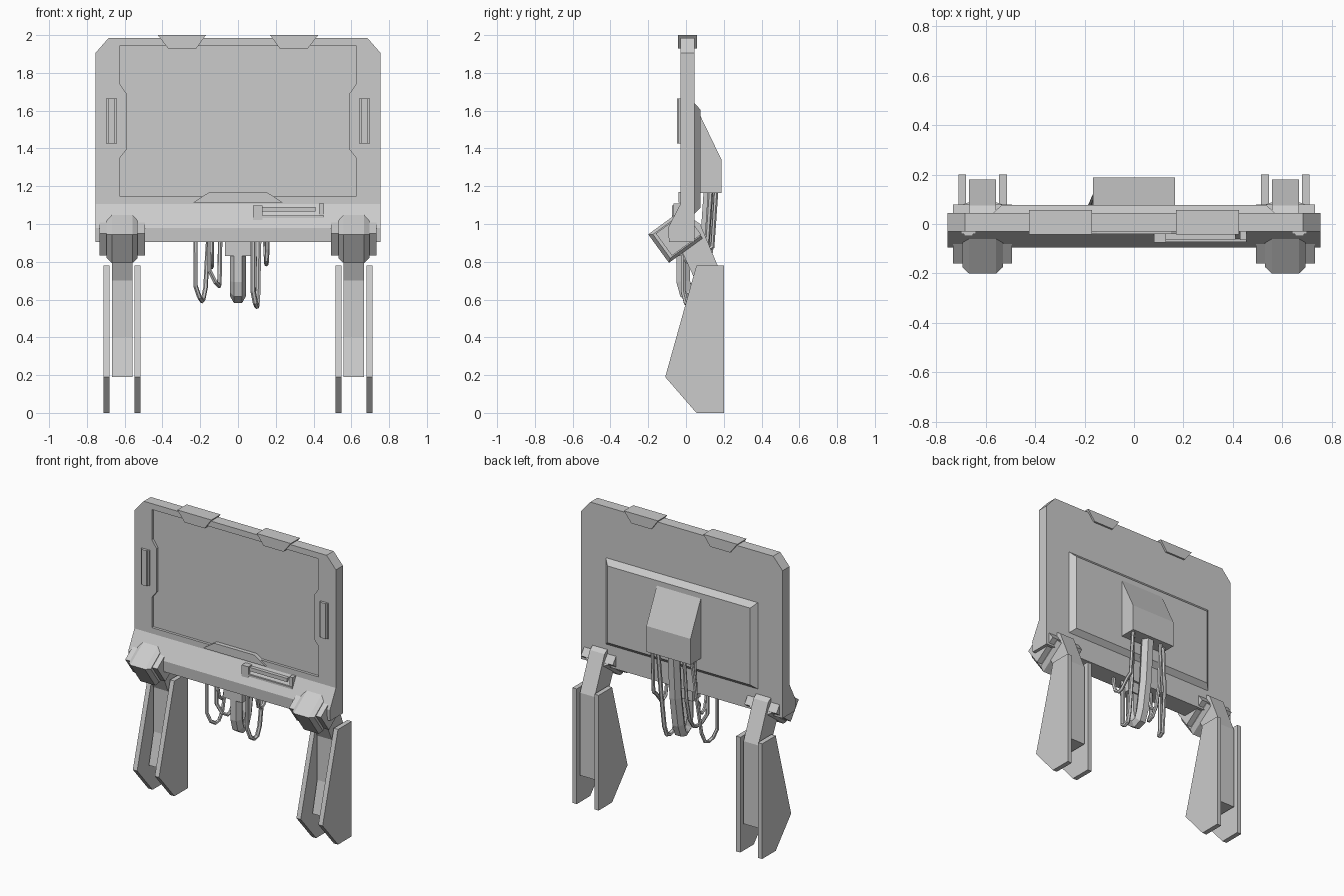
import bpy, bmesh
from mathutils import Vector

if "Cube" in bpy.data.objects:
    bpy.data.objects.remove(bpy.data.objects["Cube"])


def make(name, bm):
    bmesh.ops.recalc_face_normals(bm, faces=bm.faces)
    me = bpy.data.meshes.new(name)
    bm.to_mesh(me)
    bm.free()
    ob = bpy.data.objects.new(name, me)
    bpy.context.collection.objects.link(ob)
    return ob


def loft(name, rings):
    """Closed solid joining matching rings of points."""
    bm = bmesh.new()
    vs = [[bm.verts.new(p) for p in r] for r in rings]
    n = len(vs[0])
    for a, b in zip(vs, vs[1:]):
        for i in range(n):
            j = (i + 1) % n
            bm.faces.new((a[i], a[j], b[j], b[i]))
    bm.faces.new(vs[0])
    bm.faces.new(vs[-1])
    return make(name, bm)


def prism_y(name, pts, y0, y1):
    return loft(name, [[(x, y, z) for x, z in pts] for y in (y0, y1)])


def prism_x(name, pts, x0, x1):
    return loft(name, [[(x, y, z) for y, z in pts] for x in (x0, x1)])


def box(name, x0, x1, y0, y1, z0, z1):
    return prism_x(name, [(y0, z0), (y1, z0), (y1, z1), (y0, z1)], x0, x1)


def mirrored(pts):
    return pts + [(-x, z) for x, z in reversed(pts)]


def rect(w, z0, z1, y):
    return [(-w, y, z0), (w, y, z0), (w, y, z1), (-w, y, z1)]


# Main panel with recessed screen
panel = prism_y("panel", mirrored([(0.755, 1.06), (0.755, 1.905), (0.685, 1.985)]), -0.03, 0.045)
cutter = prism_y("screen_cutter", mirrored(
    [(0.625, 1.145), (0.625, 1.35), (0.59, 1.395), (0.59, 1.69), (0.625, 1.74), (0.625, 1.945)]),
    -0.1, -0.012)
mod = panel.modifiers.new("screen_recess", "BOOLEAN")
mod.object, mod.operation, mod.solver = cutter, "DIFFERENCE", "EXACT"
bpy.context.view_layer.objects.active = panel
bpy.ops.object.modifier_apply(modifier=mod.name)
bpy.data.objects.remove(cutter, do_unlink=True)
prism_y("screen_lip", mirrored([(0.235, 1.115), (0.15, 1.17)]), -0.04, -0.005)

# Sloped apron under the screen
prism_x("apron", [(-0.03, 1.105), (-0.095, 0.98), (-0.09, 0.905), (0.045, 0.905), (0.045, 1.105)],
        -0.755, 0.755)

# Latch on the apron
box("latch_block", 0.08, 0.13, -0.075, -0.03, 1.022, 1.098)
box("latch_rail_low", 0.13, 0.455, -0.073, -0.03, 1.032, 1.045)
box("latch_rail_mid", 0.13, 0.41, -0.062, -0.02, 1.065, 1.09)
box("latch_end", 0.43, 0.455, -0.065, -0.02, 1.045, 1.108)

# Raised back plate and connector housing
loft("back_plate", [rect(0.575, 1.05, 1.645, 0.04), rect(0.535, 1.085, 1.605, 0.077)])
prism_x("connector_housing", [(0.06, 1.165), (0.188, 1.165), (0.188, 1.34), (0.07, 1.585), (0.06, 1.585)],
        -0.165, 0.165)

# Hinge frame: u runs back and up, v runs down and back
CORNER, U, V = Vector((-0.2, 0.945)), Vector((0.81, 0.59)), Vector((0.59, -0.81))


def tilted(u0, u1, v0, v1):
    return [tuple(CORNER + U * u + V * v) for u, v in ((u0, v0), (u1, v0), (u1, v1), (u0, v1))]


for s, side in ((-1, "left"), (1, "right")):
    # Top clip and side handle
    prism_y(f"top_clip_{side}", [(s * x, z) for x, z in
            ((0.17, 2.0), (0.425, 2.0), (0.37, 1.93), (0.22, 1.93))], -0.042, 0.057)
    box(f"side_handle_{side}", s * 0.64, s * 0.70, -0.04, -0.02, 1.425, 1.665)
    box(f"handle_rib_{side}", s * 0.652, s * 0.688, -0.048, -0.02, 1.425, 1.665)

    # Hinge block with chamfered flanks, and its wings
    c = s * 0.613
    outer, inner = tilted(0, 0.22, 0, 0.186), tilted(0.02, 0.22, 0.015, 0.17)
    loft(f"hinge_block_{side}", [[(c + d, y, z) for y, z in ring] for d, ring in
         ((-0.082, inner), (-0.055, outer), (0.055, outer), (0.082, inner))])
    prism_x(f"hinge_wing_{side}", tilted(0.035, 0.225, 0.02, 0.165), c - 0.12, c + 0.12)

    # Leg arm and its two side plates
    prism_x(f"leg_arm_{side}", [(0.03, 1.03), (0.075, 1.0), (0.18, 0.75), (0.18, 0.19), (0.0, 0.19),
            (0.05, 0.4), (0.05, 0.7), (-0.02, 0.85)], c - 0.055, c + 0.055)
    for d in (-0.082, 0.082):
        prism_x(f"leg_plate_{side}", [(0.055, 0.78), (0.2, 0.78), (0.2, 0), (0.055, 0), (-0.11, 0.19)],
                c + d - 0.016, c + d + 0.016)


# Hanging cables from the housing round to the apron underside
def cable(name, x0, xm, x1, low, r, y0=0.13, y1=-0.015, res=1):
    cu = bpy.data.curves.new(name, "CURVE")
    cu.dimensions, cu.bevel_depth, cu.bevel_resolution = "3D", r, res
    cu.use_fill_caps = True
    low += r
    pts = [(x0, y0, 1.18), ((x0 + xm) / 2, y0 - 0.02, 0.88), (xm + (x0 - xm) * 0.3, y0 - 0.05, low + 0.07),
           (xm + (x0 - xm) * 0.1, 0.06, low + 0.01), (xm, 0.03, low),
           (xm + (x1 - xm) * 0.4, y1 + 0.015, low + 0.02), (x1, y1, low + 0.08), (x1, y1, 0.92)]
    sp = cu.splines.new("POLY")
    sp.points.add(len(pts) - 1)
    for p, co in zip(sp.points, pts):
        p.co = (*co, 1)
    ob = bpy.data.objects.new(name, cu)
    bpy.context.collection.objects.link(ob)
    bpy.ops.object.select_all(action="DESELECT")
    ob.select_set(True)
    bpy.context.view_layer.objects.active = ob
    bpy.ops.object.convert(target="MESH")
    for poly in bpy.context.object.data.polygons:
        poly.use_smooth = False


cable("main_cable", 0, 0, 0, 0.575, 0.042)
cable("loop_cable_left", -0.13, -0.19, -0.225, 0.58, 0.012)
cable("thin_cable_left", -0.09, -0.1, -0.15, 0.66, 0.012, 0.15)
cable("short_cable_left", -0.14, -0.14, -0.14, 0.76, 0.012, 0.11)
cable("loop_cable_right", 0.12, 0.1, 0.08, 0.55, 0.014)
cable("short_cable_right", 0.14, 0.15, 0.155, 0.775, 0.012, 0.16)

# Collar around the main cable
box("cable_collar", -0.07, 0.07, -0.055, 0.03, 0.83, 0.92)
